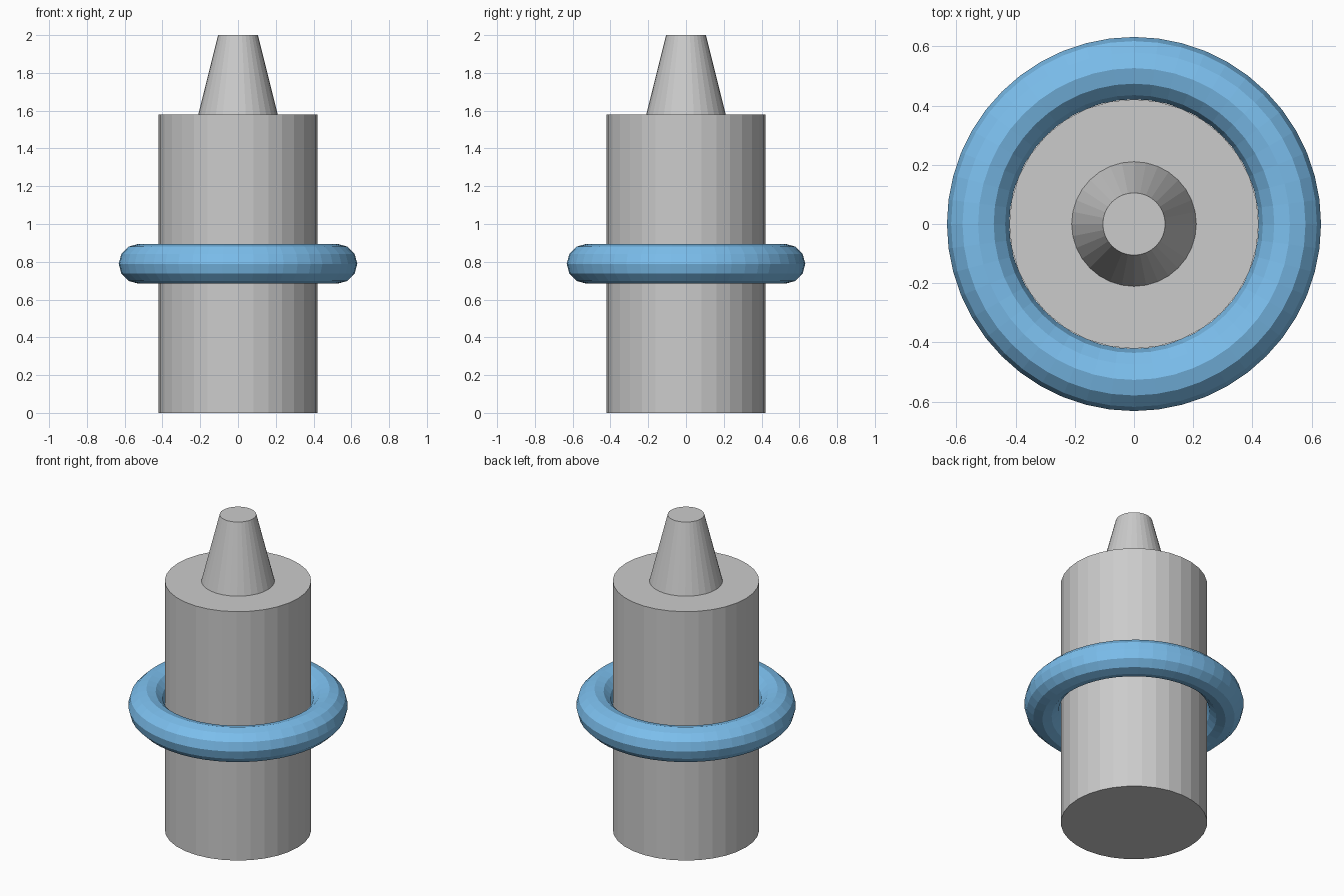
import bpy

if "Cube" in bpy.data.objects:
    bpy.data.objects.remove(bpy.data.objects["Cube"])

U = 2 / 19  # base unit: the model is 19 units tall


def tapered(name, r_bottom, r_top, z0, z1):
    """Flat-faced 32-sided cylinder or cone between two heights."""
    bpy.ops.mesh.primitive_cone_add(
        vertices=32, radius1=r_bottom, radius2=r_top, depth=z1 - z0,
        location=(0, 0, (z0 + z1) / 2))
    bpy.context.object.name = name
    return bpy.context.object


# Main barrel and the tapered tip on top of it
tapered("barrel", 4 * U, 4 * U, 0, 15 * U)
tapered("tip", 2 * U, U, 15 * U, 19 * U)

# Blue ring around the middle of the barrel
bpy.ops.mesh.primitive_torus_add(
    major_radius=5 * U, minor_radius=U, major_segments=48, minor_segments=12,
    location=(0, 0, 7.5 * U))
ring = bpy.context.object
ring.name = "ring"
blue = bpy.data.materials.new("blue")
blue.diffuse_color = (0.2, 0.52, 0.85, 1)
blue.use_nodes = True
blue.node_tree.nodes["Principled BSDF"].inputs["Base Color"].default_value = blue.diffuse_color
ring.data.materials.append(blue)
